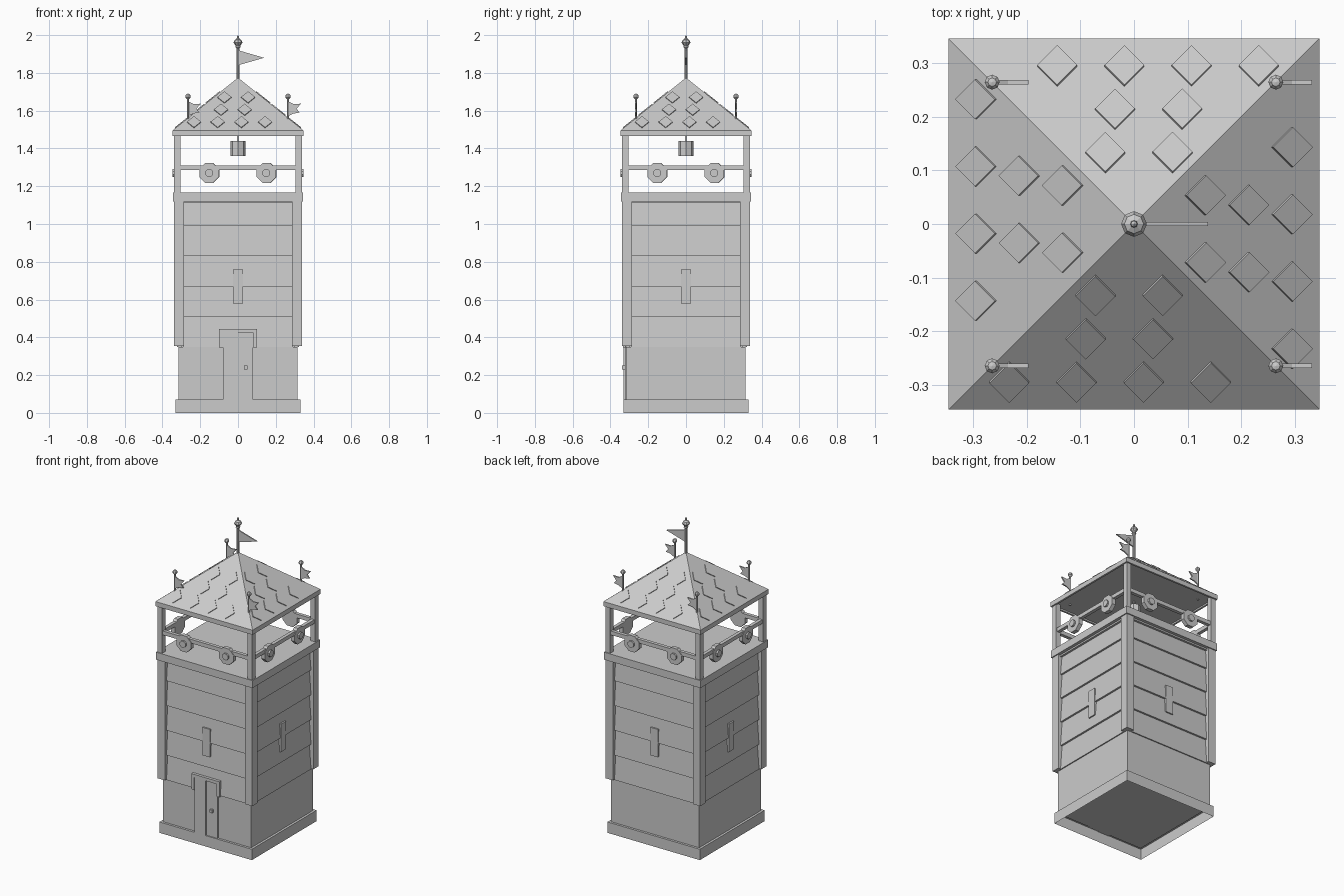
import bpy, bmesh, math
from mathutils import Matrix, Vector

if "Cube" in bpy.data.objects:
    bpy.data.objects.remove(bpy.data.objects["Cube"])

grey = bpy.data.materials.new("stone_grey")
grey.use_nodes = True
grey.diffuse_color = (0.6, 0.6, 0.6, 1)
grey.node_tree.nodes["Principled BSDF"].inputs["Base Color"].default_value = (0.6, 0.6, 0.6, 1)


def finish(name, bm):
    bmesh.ops.recalc_face_normals(bm, faces=bm.faces)
    mesh = bpy.data.meshes.new(name)
    bm.to_mesh(mesh)
    bm.free()
    mesh.materials.append(grey)
    obj = bpy.data.objects.new(name, mesh)
    bpy.context.collection.objects.link(obj)
    return obj


def add_box(bm, x, y, z):
    """Box between (min, max) pairs."""
    size = [b - a for a, b in (x, y, z)]
    mid = [(a + b) / 2 for a, b in (x, y, z)]
    m = Matrix.Translation(mid) @ Matrix.Diagonal((*size, 1))
    return bmesh.ops.create_cube(bm, size=1, matrix=m)["verts"]


def box(name, x, y, z):
    bm = bmesh.new()
    add_box(bm, x, y, z)
    return finish(name, bm)


def square(name, half, z):
    return box(name, (-half, half), (-half, half), z)


def add_prism(bm, points, offset):
    """Extrude a planar outline by an offset vector."""
    face = bm.faces.new([bm.verts.new(p) for p in points])
    out = bmesh.ops.extrude_face_region(bm, geom=[face], use_keep_orig=True)["geom"]
    verts = [v for v in out if isinstance(v, bmesh.types.BMVert)]
    bmesh.ops.translate(bm, verts=verts, vec=offset)


def lathe(name, profile, loc, sides=8):
    """Revolve (radius, height) pairs about z."""
    bm = bmesh.new()
    verts = [bm.verts.new((r, 0, z)) for r, z in profile]
    edges = [bm.edges.new(p) for p in zip(verts, verts[1:])]
    bmesh.ops.spin(bm, geom=verts + edges, axis=(0, 0, 1), cent=(0, 0, 0),
                   angle=math.tau, steps=sides)
    bmesh.ops.remove_doubles(bm, verts=bm.verts, dist=1e-4)
    obj = finish(name, bm)
    obj.location = loc
    return obj


def four_sides(name, build):
    """Build a part on the front and repeat it on every side."""
    for i, side in enumerate(("front", "left", "back", "right")):
        bm = bmesh.new()
        build(bm)
        bmesh.ops.rotate(bm, verts=bm.verts, cent=(0, 0, 0),
                         matrix=Matrix.Rotation(i * math.pi / 2, 3, "Z"))
        finish(f"{name}_{side}", bm)


# Plinth, open underneath
plinth = bmesh.new()
add_box(plinth, (-0.33, 0.33), (-0.33, 0.33), (0, 0.07))
bottom = min(plinth.faces, key=lambda f: f.calc_center_median().z)
bmesh.ops.delete(plinth, geom=[bottom], context="FACES_ONLY")
finish("plinth", plinth)

# Lower and upper body
square("lower_body", 0.315, (0.065, 0.35))
square("upper_body", 0.3, (0.345, 1.13))


# Overlapping planks and slit windows on each wall
def planks(bm):
    for i in range(5):
        z = 0.35 + 0.16 * i
        top = min(z + 0.16, 1.125)
        add_prism(bm, [(-0.29, -0.295, z), (-0.29, -0.322, z),
                       (-0.29, -0.31, top), (-0.29, -0.295, top)], (0.58, 0, 0))


def window(bm):
    add_box(bm, (-0.027, 0.027), (-0.325, -0.3), (0.58, 0.76))


def header(bm):
    add_box(bm, (-0.29, 0.29), (-0.325, -0.3), (1.11, 1.125))


four_sides("wall_planks", planks)
four_sides("slit_window", window)
four_sides("wall_header", header)

# Corner posts of the walls and of the lookout
for sx in (-1, 1):
    for sy in (-1, 1):
        for name, inner, z in (("wall_post", 0.285, (0.353, 1.125)),
                               ("lookout_post", 0.305, (1.165, 1.475))):
            box(name, sorted((sx * inner, sx * 0.338)),
                sorted((sy * inner, sy * 0.338)), z)

# Door with two leaves, a stepped surround and a knob
box("door_leaf_right", (-0.08, 0), (-0.33, -0.3), (0.068, 0.425))
box("door_leaf_left", (0, 0.08), (-0.323, -0.3), (0.068, 0.425))
for sx in (-1, 1):
    box("door_surround_side", sorted((sx * 0.08, sx * 0.1)), (-0.333, -0.3), (0.345, 0.445))
box("door_surround_top", (-0.08, 0.08), (-0.333, -0.3), (0.425, 0.445))
box("door_knob", (0.033, 0.05), (-0.338, -0.32), (0.23, 0.25))

# Lookout floor
square("lookout_floor", 0.345, (1.12, 1.168))


# Railings with round shields
def railing(bm):
    add_box(bm, (-0.31, 0.31), (-0.332, -0.31), (1.285, 1.31))


def shields(bm):
    for x in (-0.153, 0.15):
        for radius, back, front in ((0.056, -0.31, -0.336), (0.022, -0.32, -0.347)):
            ring = [(x + radius * math.cos((k + 0.5) * math.pi / 4), back,
                     1.27 + radius * math.sin((k + 0.5) * math.pi / 4)) for k in range(8)]
            add_prism(bm, ring, (0, front - back, 0))


four_sides("railing", railing)
four_sides("shields", shields)

# Hanging bell
lathe("bell", [(0, 1.36), (0.041, 1.36), (0.041, 1.44), (0, 1.44)], (0, 0, 0))
square("bell_rod", 0.005, (1.43, 1.48))

# Roof: eave, pyramid and diamond shingles
EAVE, HALF, APEX = 1.495, 0.347, 1.775
SLOPE = (APEX - EAVE) / HALF
square("roof_ceiling", 0.34, (1.475, EAVE))


def eave(bm):
    add_box(bm, (-HALF, HALF), (-HALF, -0.335), (1.465, EAVE))


four_sides("eave", eave)
roof = bmesh.new()
bmesh.ops.create_cone(roof, segments=4, cap_ends=True, radius1=HALF * math.sqrt(2),
                      radius2=0, depth=APEX - EAVE,
                      matrix=Matrix.Translation((0, 0, (APEX + EAVE) / 2))
                      @ Matrix.Rotation(math.pi / 4, 4, "Z"))
finish("roof", roof)


def shingles(bm):
    normal = Vector((0, -SLOPE, 1)).normalized()
    for d, start, count in ((0.294, -0.233, 4), (0.213, -0.09, 2), (0.132, -0.072, 2)):
        for k in range(count):
            x = start + 0.1255 * k
            outline = [(x + a, -d + b, EAVE + (HALF - d + b) * SLOPE)
                       for a, b in ((0.037, 0), (0, 0.037), (-0.037, 0), (0, -0.037))]
            add_prism(bm, outline, normal * 0.005)


four_sides("roof_shingles", shingles)


# Flagpoles and flags
def flag(name, outline, x, y):
    bm = bmesh.new()
    add_prism(bm, [(x + a, y - 0.004, z) for a, z in outline], (0, 0.008, 0))
    finish(name, bm)


lathe("main_flagpole", [(0, 1.74), (0.008, 1.74), (0.008, 1.93), (0.014, 1.935),
                        (0.012, 1.945), (0.024, 1.96), (0.018, 1.974),
                        (0.007, 1.98), (0.006, 1.994), (0, 2.0)], (0, 0, 0))
flag("main_flag", [(0, 1.92), (0.138, 1.88), (0, 1.84)], 0, 0)
for x in (-0.265, 0.265):
    for y in (-0.265, 0.265):
        lathe("corner_flagpole", [(0, 1.467), (0.006, 1.467), (0.006, 1.662), (0.014, 1.67),
                                  (0.014, 1.68), (0.008, 1.688), (0, 1.69)], (x, y, 0))
        flag("corner_flag", [(0, 1.65), (0.03, 1.635), (0.068, 1.637), (0.045, 1.61),
                             (0.062, 1.59), (0.03, 1.585), (0, 1.57)], x, y)
